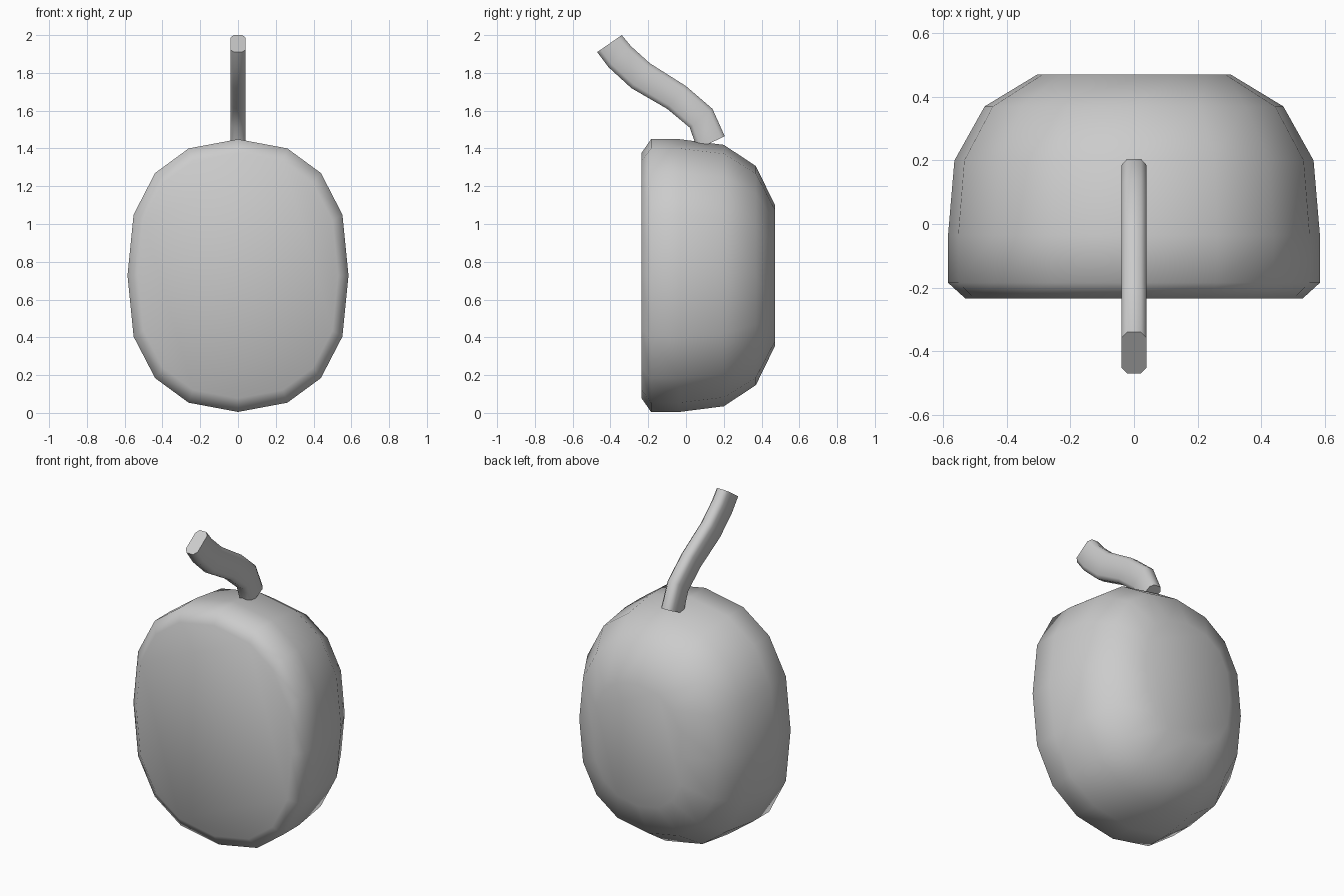
import bpy
import bmesh
import math

if "Cube" in bpy.data.objects:
    bpy.data.objects.remove(bpy.data.objects["Cube"])

skin = bpy.data.materials.new("plain_grey")
skin.diffuse_color = (0.6, 0.6, 0.6, 1)
skin.use_nodes = True
skin.node_tree.nodes["Principled BSDF"].inputs["Base Color"].default_value = skin.diffuse_color


def loft(name, rings):
    """Skin a list of equal-length vertex rings and cap both ends."""
    bm = bmesh.new()
    loops = [[bm.verts.new(p) for p in ring] for ring in rings]
    n = len(loops[0])
    for a, b in zip(loops, loops[1:]):
        for i in range(n):
            j = (i + 1) % n
            bm.faces.new((a[i], a[j], b[j], b[i]))
    bm.faces.new(loops[0])
    bm.faces.new(loops[-1])
    bmesh.ops.recalc_face_normals(bm, faces=bm.faces)
    mesh = bpy.data.meshes.new(name)
    bm.to_mesh(mesh)
    bm.free()
    mesh.materials.append(skin)
    obj = bpy.data.objects.new(name, mesh)
    bpy.context.collection.objects.link(obj)
    bpy.ops.object.select_all(action='DESELECT')
    obj.select_set(True)
    bpy.context.view_layer.objects.active = obj
    return obj


# Fruit body: 16-sided oval rings from flat front to flat back (y, half width, half height)
quarter = [(0, 1), (0.447, 0.932), (0.75, 0.752), (0.945, 0.447)]
outline = []
for turn in range(4):
    for k in range(4):
        u, v = quarter[k] if turn % 2 == 0 else (quarter[4 - k] if k else (1, 0))
        sx = 1 if turn < 2 else -1
        sz = 1 if turn in (0, 3) else -1
        outline.append((sx * u, sz * v))
sections = [(-0.235, 0.53, 0.65), (-0.185, 0.585, 0.722), (-0.035, 0.585, 0.722),
            (0.20, 0.565, 0.692), (0.37, 0.47, 0.58), (0.47, 0.305, 0.375)]
loft("fruit_body", [[(u * w, y, 0.727 + v * h) for u, v in outline]
                    for y, w, h in sections])
bpy.ops.object.shade_smooth()

# Stem: flattened octagon swept along a bent path, given by its lower and upper edges (y, z)
lower = [(0.06, 1.395), (0.02, 1.51), (-0.10, 1.61), (-0.29, 1.72), (-0.41, 1.83), (-0.47, 1.91)]
upper = [(0.205, 1.465), (0.14, 1.61), (0.0, 1.73), (-0.19, 1.85), (-0.29, 1.94), (-0.34, 2.0)]
octagon = [(-0.022, 0), (0.022, 0), (0.04, 0.14), (0.04, 0.86),
           (0.022, 1), (-0.022, 1), (-0.04, 0.86), (-0.04, 0.14)]
loft("stem", [[(x, a[0] + (b[0] - a[0]) * t, a[1] + (b[1] - a[1]) * t) for x, t in octagon]
              for a, b in zip(lower, upper)])
bpy.ops.object.shade_smooth_by_angle(angle=math.radians(60))
